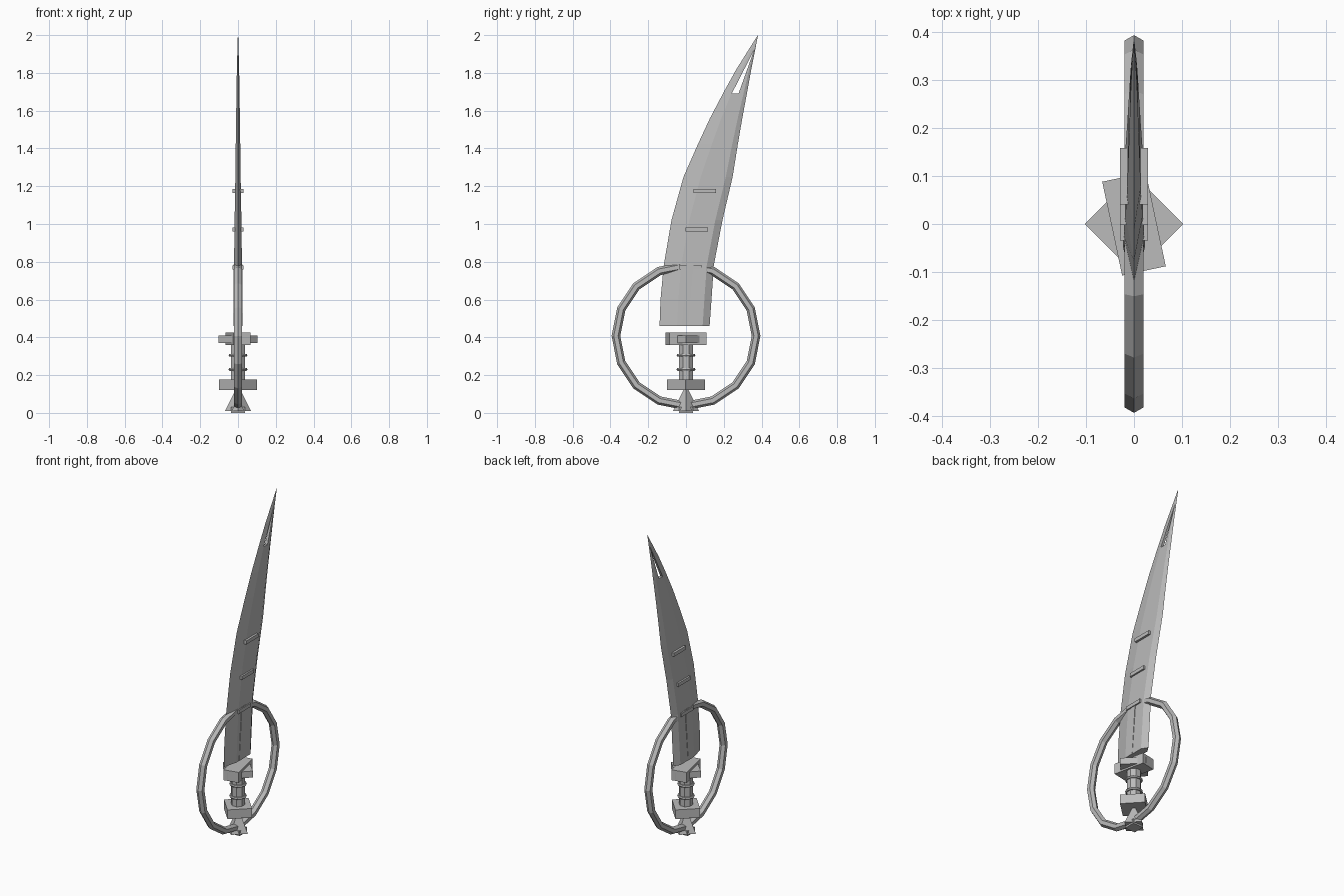
import bpy, bmesh, math
from mathutils import Matrix, Vector

if "Cube" in bpy.data.objects:
    bpy.data.objects.remove(bpy.data.objects["Cube"])

steel = bpy.data.materials.new("grey steel")
steel.diffuse_color = (0.5, 0.5, 0.5, 1)
steel.use_nodes = True
steel.node_tree.nodes["Principled BSDF"].inputs["Base Color"].default_value = steel.diffuse_color


def finish(name, bm):
    bmesh.ops.recalc_face_normals(bm, faces=bm.faces)
    me = bpy.data.meshes.new(name)
    bm.to_mesh(me)
    bm.free()
    me.materials.append(steel)
    ob = bpy.data.objects.new(name, me)
    bpy.context.collection.objects.link(ob)
    return ob


def loft(name, rings):
    """Skin a list of equal-length point rings and cap both ends."""
    bm = bmesh.new()
    vs = [[bm.verts.new(p) for p in r] for r in rings]
    n = len(vs[0])
    for a, b in zip(vs, vs[1:]):
        for i in range(n):
            j = (i + 1) % n
            bm.faces.new((a[i], a[j], b[j], b[i]))
    bm.faces.new(vs[0])
    bm.faces.new(vs[-1])
    return finish(name, bm)


def box(name, x, y, z0, z1, turn=0, at=(0, 0)):
    """Box with half sizes x, y, turned about z."""
    bm = bmesh.new()
    m = (Matrix.Translation((at[0], at[1], (z0 + z1) / 2))
         @ Matrix.Rotation(math.radians(turn), 4, 'Z')
         @ Matrix.Diagonal((2 * x, 2 * y, z1 - z0, 1)))
    bmesh.ops.create_cube(bm, size=1, matrix=m)
    return finish(name, bm)


def cone(name, sides, r0, r1, z0, z1, turn=0):
    bm = bmesh.new()
    m = Matrix.Translation((0, 0, (z0 + z1) / 2)) @ Matrix.Rotation(math.radians(turn), 4, 'Z')
    bmesh.ops.create_cone(bm, cap_ends=True, segments=sides, radius1=r0,
                          radius2=r1, depth=z1 - z0, matrix=m)
    return finish(name, bm)


def torus(name, big, small, nb, ns, centre, axis):
    bpy.ops.mesh.primitive_torus_add(major_radius=big, minor_radius=small,
                                     major_segments=nb, minor_segments=ns, location=centre,
                                     rotation=(0, math.pi / 2, 0) if axis == 'X' else (0, 0, 0))
    ob = bpy.context.object
    ob.name = name
    ob.data.materials.append(steel)
    return ob


# Curved blade: (z, cutting edge y, back edge y, half thickness)
stations = [(0.46, -0.14, 0.125, 0.023), (0.60, -0.135, 0.135, 0.022),
            (0.78, -0.118, 0.147, 0.021), (1.02, -0.077, 0.193, 0.018),
            (1.25, -0.013, 0.247, 0.014), (1.42, 0.062, 0.274, 0.012),
            (1.56, 0.127, 0.298, 0.010), (1.71, 0.206, 0.326, 0.008),
            (1.82, 0.267, 0.346, 0.006), (1.998, 0.379, 0.381, 0.001)]
rings = []
for z, a, b, t in stations:
    p, q = a + 0.35 * (b - a), a + 0.86 * (b - a)
    rings.append([(0, a, z), (t, p, z), (t, q, z), (0, b, z), (-t, q, z), (-t, p, z)])
blade = loft("blade", rings)

# Slot through the blade near the tip
slot = [(0.242, 1.69), (0.278, 1.69), (0.360, 1.92)]
cutter = loft("slot_cutter", [[(x, y, z) for y, z in slot] for x in (-0.1, 0.1)])
cutter.hide_render = True
cutter.hide_viewport = True
cut = blade.modifiers.new("slot", 'BOOLEAN')
cut.operation = 'DIFFERENCE'
cut.solver = 'EXACT'
cut.object = cutter

# Raised rib on the lower blade
loft("blade_rib", [[(x, y + d, z) for x, d in
                    ((-0.0245, -0.018), (0.0245, -0.018), (0.0245, 0.018), (-0.0245, 0.018))]
                   for y, z in ((-0.005, 0.46), (0.022, 0.785))])

# Cross bars through the blade
for i, (y, z) in enumerate([(0.025, 0.77), (0.057, 0.97), (0.10, 1.175)]):
    box(f"blade_bar_{i + 1}", 0.029, 0.059, z - 0.011, z + 0.011, at=(0, y))

# Large hand ring
torus("hand_ring", 0.371, 0.023, 16, 6, (0, 0, 0.408), 'X')

# Guard: two crossed blocks
box("guard_upper_block", 0.0465, 0.10, 0.36, 0.425, turn=12)
box("guard_diamond_block", 0.073, 0.073, 0.37, 0.41, turn=45)

# Grip with two bands
cone("grip", 8, 0.04, 0.04, 0.17, 0.365, turn=22.5)
for i, z in enumerate((0.23, 0.305)):
    torus(f"grip_band_{i + 1}", 0.042, 0.008, 12, 6, (0, 0, z), 'Z')

# Pommel block, flared foot and small base
box("pommel_block", 0.0705, 0.0705, 0.12, 0.177, turn=43)
cone("pommel_foot", 4, 0.069, 0.012, 0.01, 0.125)
box("pommel_base", 0.036, 0.036, 0.0, 0.03)
